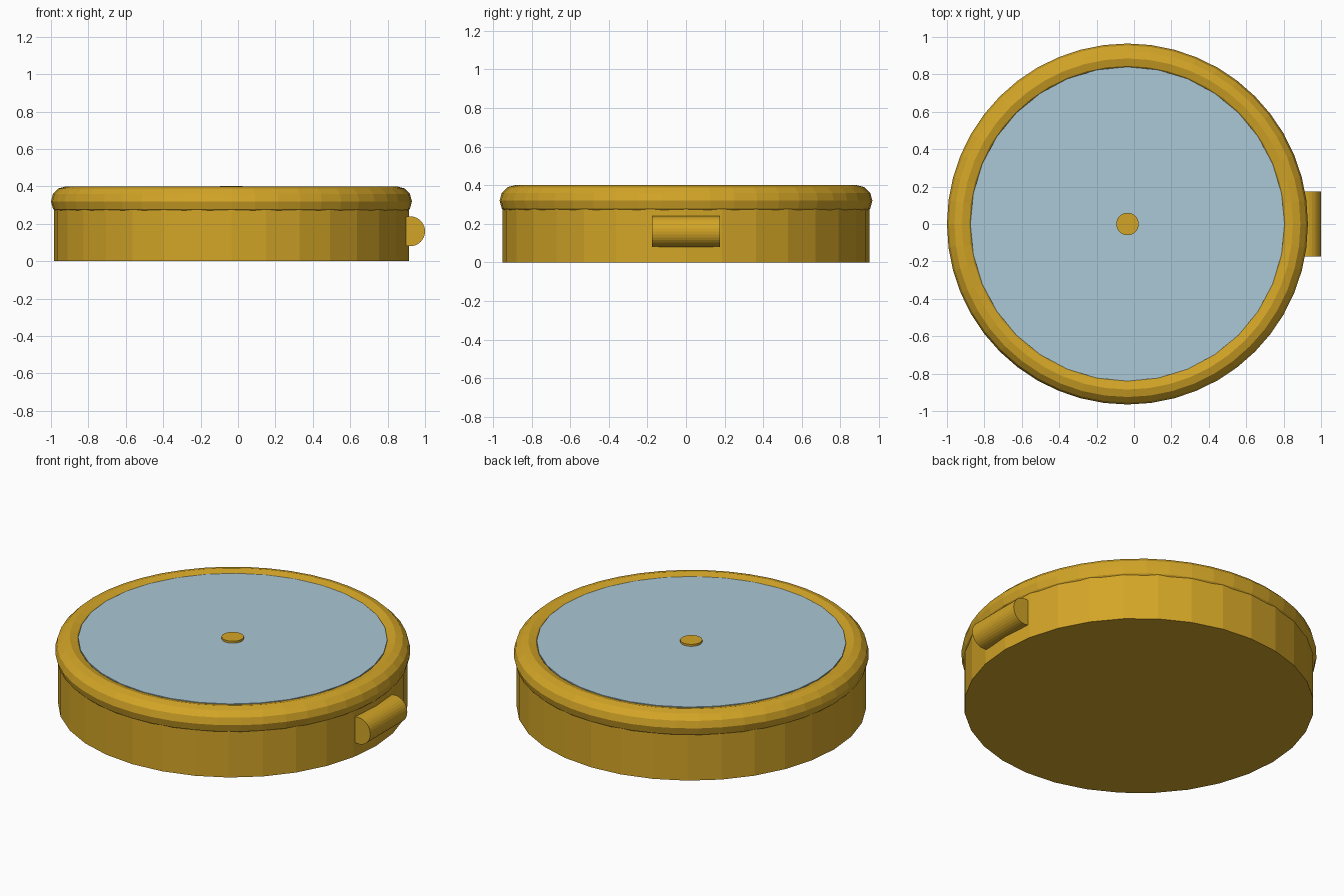
import bpy, math

if "Cube" in bpy.data.objects:
    bpy.data.objects.remove(bpy.data.objects["Cube"])

CX = -0.035  # round case sits slightly left so the side knob reaches x = 1


def material(name, rgb):
    m = bpy.data.materials.new(name)
    m.diffuse_color = (*rgb, 1)
    m.use_nodes = True
    m.node_tree.nodes["Principled BSDF"].inputs["Base Color"].default_value = m.diffuse_color
    return m


gold = material("gold", (0.65, 0.375, 0.02))
glass = material("pale blue glass", (0.40, 0.58, 0.67))


def finish(name, mat):
    ob = bpy.context.object
    ob.name = name
    ob.data.materials.append(mat)
    return ob


def disc(name, mat, radius, z0, z1, sides=32):
    bpy.ops.mesh.primitive_cylinder_add(
        vertices=sides, radius=radius, depth=z1 - z0,
        location=(CX, 0, (z0 + z1) / 2))
    return finish(name, mat)


# Round case
disc("case_body", gold, 0.95, 0.0, 0.30)

# Rounded rim, partly sunk into the case
bpy.ops.mesh.primitive_torus_add(
    major_segments=48, minor_segments=12, major_radius=0.885,
    minor_radius=0.08, location=(CX, 0, 0.32))
finish("rim", gold)

# Glass cover and centre button
disc("glass_cover", glass, 0.84, 0.29, 0.39)
disc("centre_button", gold, 0.06, 0.38, 0.402)

# Side knob lying along y
bpy.ops.mesh.primitive_cylinder_add(
    vertices=32, radius=0.08, depth=0.35, location=(0.92, 0, 0.16),
    rotation=(math.pi / 2, 0, 0))
finish("side_knob", gold)
